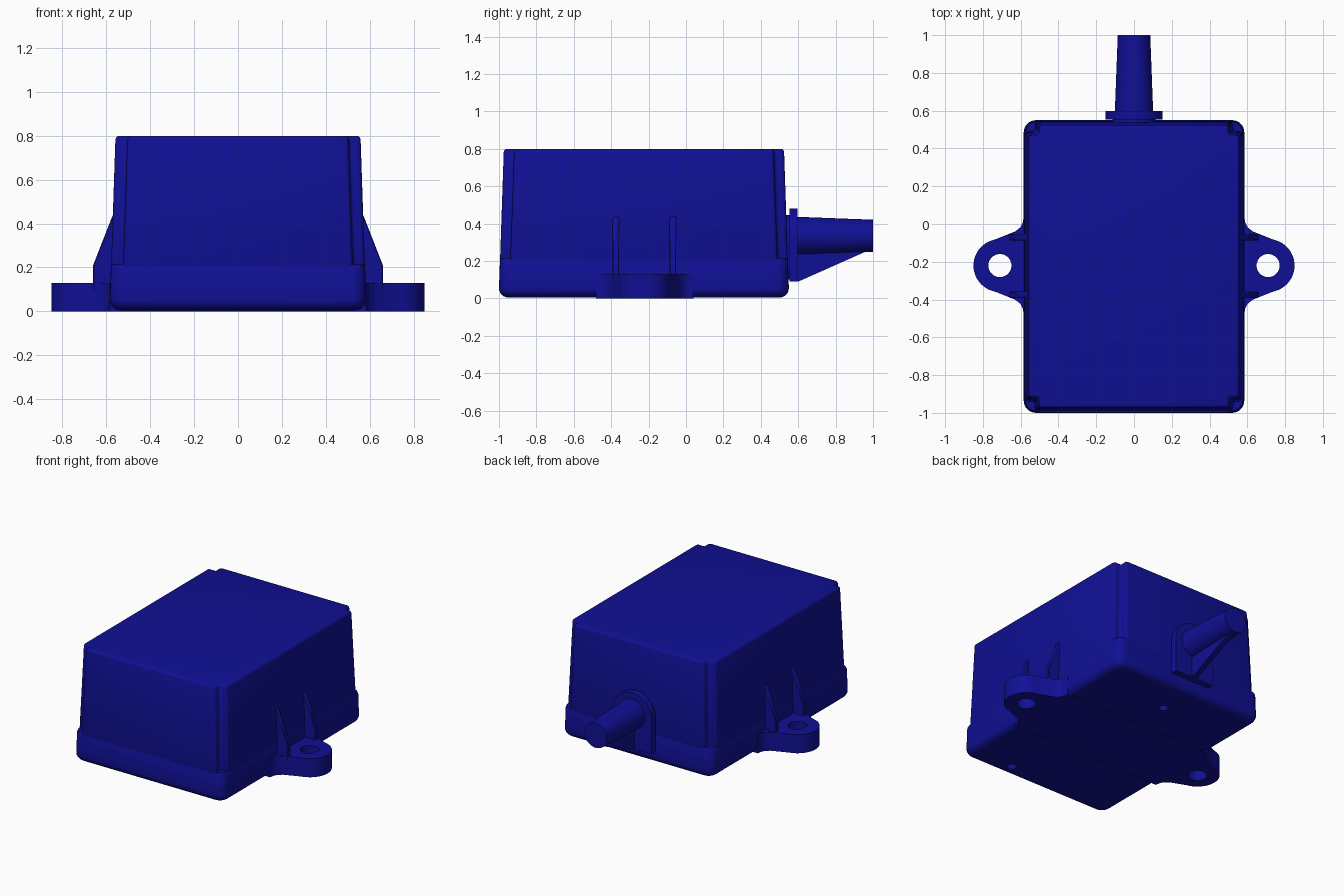
import bpy, bmesh, math

if "Cube" in bpy.data.objects:
    bpy.data.objects.remove(bpy.data.objects["Cube"])

blue = bpy.data.materials.new("deep blue plastic")
blue.use_nodes = True
COLOUR = (0.005, 0.005, 0.3, 1)
blue.diffuse_color = COLOUR
blue.node_tree.nodes["Principled BSDF"].inputs["Base Color"].default_value = COLOUR

MID_Y = -0.225   # housing centre
EAR_X, EAR_Y = 0.71, -0.22
CABLE_Z = 0.335


def activate(ob):
    bpy.ops.object.select_all(action='DESELECT')
    ob.select_set(True)
    bpy.context.view_layer.objects.active = ob


def loft(name, rings, bevel=0, segments=2):
    """Skin a list of equal-length point rings and cap both ends."""
    bm = bmesh.new()
    loops = [[bm.verts.new(p) for p in ring] for ring in rings]
    n = len(loops[0])
    for a, b in zip(loops, loops[1:]):
        for i in range(n):
            j = (i + 1) % n
            bm.faces.new((a[i], a[j], b[j], b[i]))
    bm.faces.new(loops[0][::-1])
    bm.faces.new(loops[-1])
    bmesh.ops.recalc_face_normals(bm, faces=bm.faces)
    mesh = bpy.data.meshes.new(name)
    bm.to_mesh(mesh)
    bm.free()
    mesh.materials.append(blue)
    ob = bpy.data.objects.new(name, mesh)
    bpy.context.collection.objects.link(ob)
    activate(ob)
    if bevel:
        mod = ob.modifiers.new("Soft edges", 'BEVEL')
        mod.width, mod.segments = bevel, segments
        mod.limit_method = 'ANGLE'
        mod.angle_limit = math.radians(40)
        bpy.ops.object.modifier_apply(modifier=mod.name)
    bpy.ops.object.shade_smooth_by_angle(angle=math.radians(35))
    return ob


def arc(cx, cy, r, start, end, steps):
    angles = [math.radians(start + (end - start) * i / steps) for i in range(steps + 1)]
    return [(cx + r * math.cos(a), cy + r * math.sin(a)) for a in angles]


def rounded_ring(hx, hy, r, z):
    pts = []
    for k, (sx, sy) in enumerate([(1, 1), (-1, 1), (-1, -1), (1, -1)]):
        pts += arc(sx * (hx - r), sy * (hy - r), r, 90 * k, 90 * k + 90, 6)
    return [(x, y + MID_Y, z) for x, y in pts]


def notched_ring(hx, hy, n, z):
    pts = []
    for k, (sx, sy) in enumerate([(1, 1), (-1, 1), (-1, -1), (1, -1)]):
        corner = [(hx, hy - n), (hx - n, hy - n), (hx - n, hy)]
        corner = [(sx * x, sy * y) for x, y in corner]
        pts += corner if k % 2 == 0 else corner[::-1]
    return [(x, y + MID_Y, z) for x, y in pts]


def drill(ob, x, y, r, z0, z1):
    cutter = loft("cutter", [[(px, py, z) for px, py in arc(x, y, r, 0, 352.5, 47)]
                             for z in (z0, z1)])
    cutter.hide_render = True
    activate(ob)
    mod = ob.modifiers.new("Hole", 'BOOLEAN')
    mod.operation, mod.object, mod.solver = 'DIFFERENCE', cutter, 'EXACT'
    bpy.ops.object.modifier_apply(modifier=mod.name)
    bpy.data.objects.remove(cutter)
    bpy.ops.object.shade_smooth_by_angle(angle=math.radians(35))


# Lower housing with a rounded bottom edge
FILLET = 0.05
rings = []
for i in range(7):
    a = math.radians(15 * i)
    inset = FILLET * (1 - math.sin(a))
    rings.append(rounded_ring(0.584 - inset, 0.775 - inset, 0.065 - inset * 0.6,
                              0.005 + FILLET * (1 - math.cos(a))))
rings.append(rounded_ring(0.579, 0.770, 0.06, 0.2))
rings.append(rounded_ring(0.573, 0.764, 0.055, 0.213))
lower = loft("lower_housing", rings)
drill(lower, 0, 0.29, 0.03, -0.05, 0.06)
drill(lower, 0.26, -0.9, 0.03, -0.05, 0.06)

# Tapered upper housing with notched corners
loft("upper_housing", [notched_ring(0.580, 0.771, 0.055, 0.15),
                       notched_ring(0.558, 0.749, 0.055, 0.8)], 0.018, 3)

# Mounting plate: two ears joined beneath the housing
edge = [(0.584, 0.04), (0.588, 0.01), (0.602, -0.018), (0.63, -0.04)]
low_edge = [(x, 2 * EAR_Y - y) for x, y in reversed(edge)]
right_half = edge + arc(EAR_X, EAR_Y, 0.14, 78, -78, 28) + low_edge
outline = right_half + [(-x, y) for x, y in reversed(right_half)]
plate = loft("mounting_ears", [[(x, y, z) for x, y in outline] for z in (0, 0.13)])
for side in (-1, 1):
    drill(plate, side * EAR_X, EAR_Y, 0.061, -0.1, 0.3)

# Bracing ribs above the ears
rib = [(0.54, 0.1), (0.66, 0.1), (0.66, 0.21), (0.57, 0.44), (0.54, 0.44)]
for side, label in ((1, "left"), (-1, "right")):
    for y, end in ((-0.375, "front"), (-0.07, "back")):
        loft(f"{label}_{end}_rib", [[(side * x, y + d, z) for x, z in rib]
                                    for d in (-0.017, 0.017)], 0.004, 1)


# Arched collar at the cable outlet
def arch(name, r, bottom, y0, y1):
    pts = [(r, bottom)] + arc(0, 0.33, r, 0, 180, 24) + [(-r, bottom)]
    loft(name, [[(x, y, z) for x, z in pts] for y in (y0, y1)])


arch("outlet_neck", 0.115, 0.1, 0.48, 0.57)
arch("outlet_flange", 0.152, 0.09, 0.553, 0.597)

# Tapered cable sleeve
loft("cable_sleeve", [[(x, y, z) for x, z in arc(0, CABLE_Z, r, 0, 352.5, 47)]
                      for y, r in ((0.58, 0.102), (1.0, 0.086))])

# Gusset beneath the sleeve
gusset = [(0.58, 0.09), (0.6, 0.09), (0.96, 0.25), (0.96, 0.3), (0.58, 0.3)]
loft("sleeve_gusset", [[(x, y, z) for y, z in gusset] for x in (-0.02, 0.02)])
